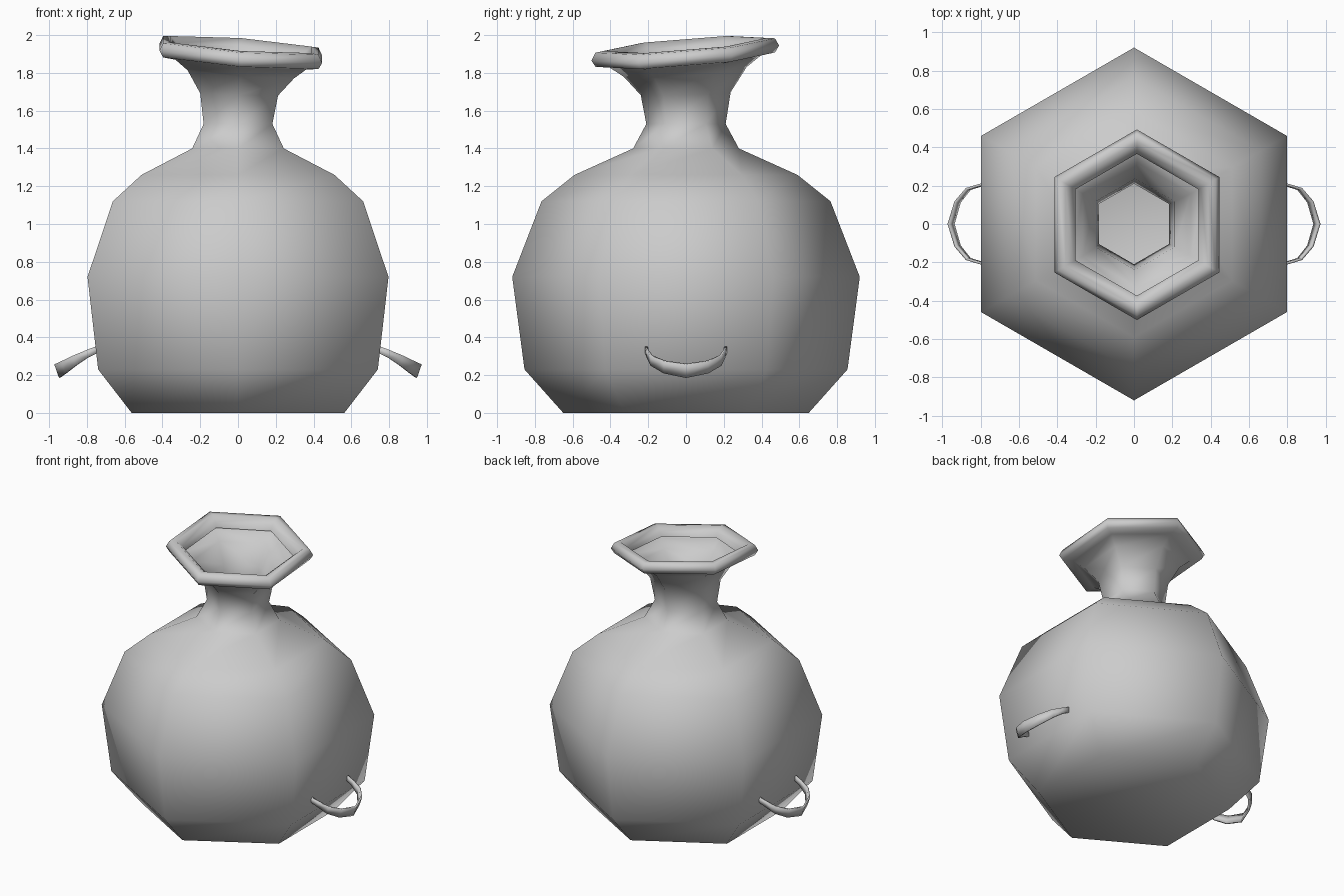
import bpy
from math import sin, cos, pi

if "Cube" in bpy.data.objects:
    bpy.data.objects.remove(bpy.data.objects["Cube"])


def make_object(name, verts, faces):
    mesh = bpy.data.meshes.new(name)
    mesh.from_pydata(verts, [], faces)
    mesh.update()
    mesh.shade_smooth()
    obj = bpy.data.objects.new(name, mesh)
    bpy.context.collection.objects.link(obj)
    return obj


def grid_faces(rows, cols, closed):
    span = cols if closed else cols - 1
    return [(r * cols + c, r * cols + (c + 1) % cols,
             (r + 1) * cols + (c + 1) % cols, (r + 1) * cols + c)
            for r in range(rows - 1) for c in range(span)]


# Six-sided jar: (corner radius, height, amount of mouth tilt)
profile = [
    (0.65, 0.0, 0), (0.855, 0.23, 0), (0.92, 0.72, 0), (0.765, 1.12, 0),
    (0.59, 1.26, 0), (0.28, 1.40, 0), (0.21, 1.53, 0), (0.238, 1.69, 0.4),
    (0.325, 1.805, 1), (0.40, 1.86, 1),
    # rolled lip
    (0.475, 1.87, 1), (0.497, 1.905, 1), (0.475, 1.945, 1),
    (0.43, 1.95, 1), (0.385, 1.915, 1), (0.37, 1.88, 1),
]
SIDES = 6
verts = []
for radius, z, tilt in profile:
    for k in range(SIDES):
        a = pi / 2 + k * 2 * pi / SIDES
        x, y = radius * cos(a), radius * sin(a)
        verts.append((x + 0.015 * tilt, y - 0.004 * tilt,
                      z + tilt * (0.08 * y - 0.075 * x)))
faces = grid_faces(len(profile), SIDES, True)
faces.append(tuple(reversed(range(SIDES))))
jar = make_object("jar", verts, faces)

# Drooping ribbon handles: half path (x, y, z, half width), mirrored in y
half = [(0.73, 0.213, 0.343, 0.016), (0.80, 0.203, 0.312, 0.019),
        (0.865, 0.182, 0.277, 0.026), (0.92, 0.115, 0.243, 0.032)]
path = half + [(0.954, 0.0, 0.223, 0.036)] + \
    [(x, -y, z, w) for x, y, z, w in reversed(half)]
verts = []
for x, y, z, w in path:
    verts += [(x + 0.35 * w, y, z + w), (x - 0.35 * w, y, z - w)]
handles = make_object("handles", verts, grid_faces(len(path), 2, False))
solid = handles.modifiers.new("thickness", 'SOLIDIFY')
solid.thickness = 0.013
solid.offset = 0
mirror = handles.modifiers.new("other_side", 'MIRROR')
mirror.use_axis = (True, False, False)
